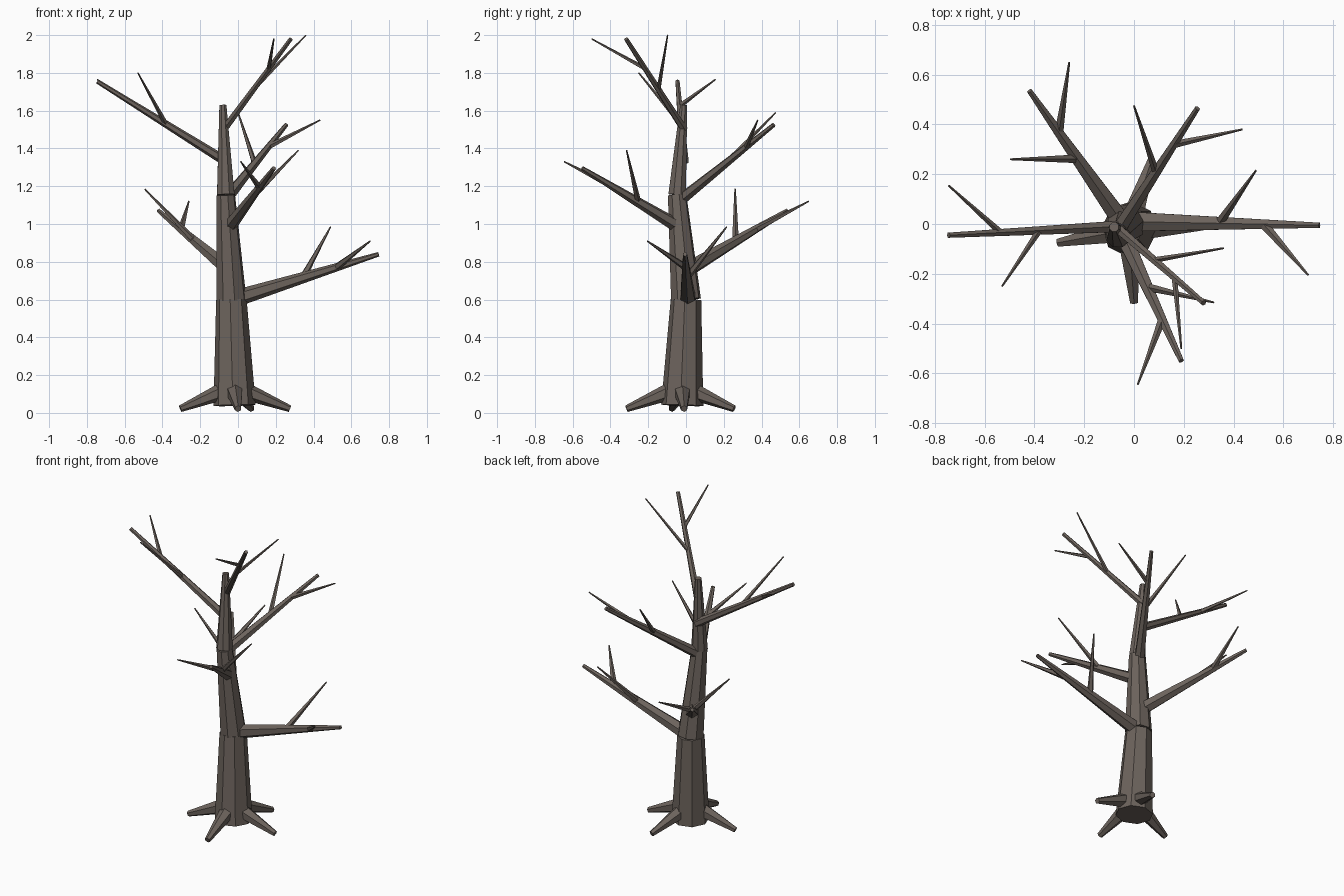
import bpy, bmesh
from mathutils import Vector, Matrix

bark = bpy.data.materials.new("bark")
bark.diffuse_color = (0.15, 0.125, 0.108, 1)


def limb(name, a, b, r1, r2, sides):
    """Tapered flat-sided cone from point a to point b."""
    a, b = Vector(a), Vector(b)
    d = b - a
    rot = d.to_track_quat('Z', 'Y').to_matrix().to_4x4()
    bm = bmesh.new()
    bmesh.ops.create_cone(bm, cap_ends=True, segments=sides, radius1=r1, radius2=r2,
                          depth=d.length, matrix=Matrix.Translation((a + b) / 2) @ rot)
    me = bpy.data.meshes.new(name)
    bm.to_mesh(me)
    bm.free()
    me.materials.append(bark)
    ob = bpy.data.objects.new(name, me)
    bpy.context.collection.objects.link(ob)
    return ob


# Trunk: three leaning tapered segments
trunk = [((-0.018, -0.02, 0.04), 0.112), ((-0.035, 0.0, 0.6), 0.081),
         ((-0.065, -0.047, 1.155), 0.05), ((-0.08, -0.012, 1.63), 0.02)]
for i in range(3):
    (a, r1), (b, r2) = trunk[i], trunk[i + 1]
    limb(f"trunk_{i + 1}", a, b, r1, r2, 8)

# Roots
for i, tip in enumerate([(-0.305, -0.075), (0.275, -0.01), (0.0, -0.315), (0.07, 0.255)]):
    limb(f"root_{i + 1}", (-0.02 + tip[0] * 0.12, -0.02 + tip[1] * 0.12, 0.125),
         (*tip, 0.022), 0.05, 0.018, 6)

# Branches: base, tip, base radius, then twigs as (position along branch, tip)
branches = [
    ((-0.03, 0.01, 0.60), (0.745, -0.005, 0.84), 0.046,
     [(0.48, (0.49, 0.215, 0.985)), (0.71, (0.70, -0.205, 0.91))]),
    ((-0.05, 0.01, 0.76), (-0.42, 0.535, 1.07), 0.042,
     [(0.68, (-0.26, 0.65, 1.12)), (0.48, (-0.495, 0.26, 1.185))]),
    ((-0.05, -0.03, 0.98), (0.19, -0.55, 1.295), 0.037,
     [(0.68, (0.015, -0.645, 1.33)), (0.43, (0.32, -0.315, 1.39))]),
    ((-0.06, -0.02, 1.135), (0.255, 0.465, 1.525), 0.032,
     [(0.70, (0.435, 0.38, 1.55)), (0.47, (0.0, 0.475, 1.59))]),
    ((-0.07, -0.01, 1.335), (-0.745, -0.045, 1.755), 0.026,
     [(0.69, (-0.745, 0.155, 1.765)), (0.46, (-0.53, -0.25, 1.80))]),
    ((-0.075, -0.01, 1.50), (0.28, -0.317, 1.98), 0.021,
     [(0.44, (0.36, -0.097, 2.0)), (0.67, (0.19, -0.5, 1.98))]),
]
for i, (a, b, r, twigs) in enumerate(branches):
    limb(f"branch_{i + 1}", a, b, r, 0.012, 6)
    for j, (t, tip) in enumerate(twigs):
        start = Vector(a).lerp(Vector(b), t)
        limb(f"twig_{i + 1}_{j + 1}", start, tip, 0.3 * r + 0.006, 0.004, 5)
